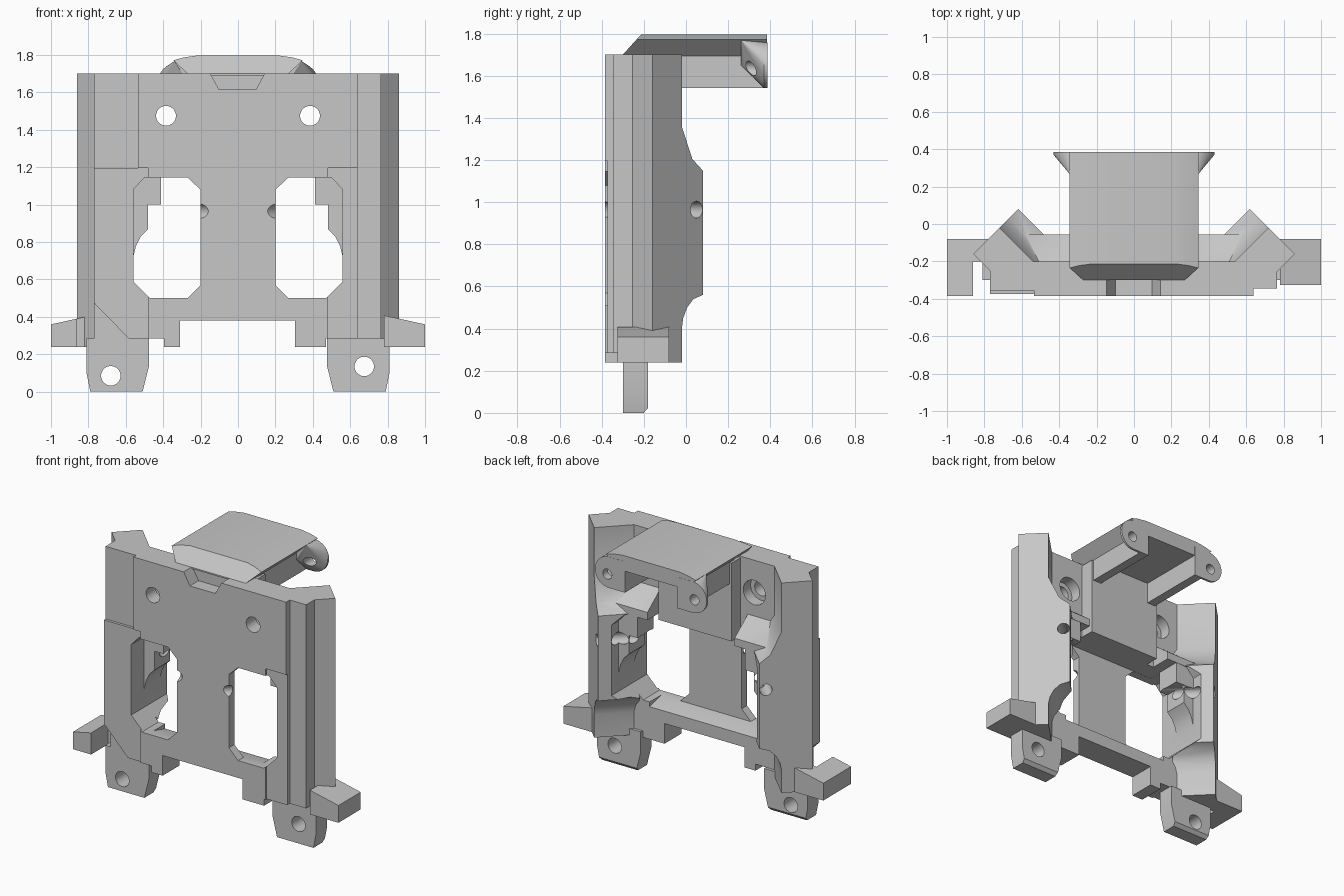
import bpy, bmesh, math
from mathutils import Vector, Matrix

if "Cube" in bpy.data.objects:
    bpy.data.objects.remove(bpy.data.objects["Cube"])

grey = bpy.data.materials.new("plain grey")
grey.diffuse_color = (0.57, 0.57, 0.57, 1)
grey.use_nodes = True
grey.node_tree.nodes["Principled BSDF"].inputs["Base Color"].default_value = grey.diffuse_color


def finish(name, bm):
    bmesh.ops.recalc_face_normals(bm, faces=bm.faces)
    me = bpy.data.meshes.new(name)
    bm.to_mesh(me)
    bm.free()
    me.materials.append(grey)
    ob = bpy.data.objects.new(name, me)
    bpy.context.collection.objects.link(ob)
    return ob


def sweep(name, points, offset):
    """Solid made by moving a closed 3D outline along an offset."""
    bm = bmesh.new()
    face = bm.faces.new([bm.verts.new(p) for p in points])
    new = bmesh.ops.extrude_face_region(bm, geom=[face])["geom"]
    bmesh.ops.translate(bm, vec=offset,
                        verts=[g for g in new if isinstance(g, bmesh.types.BMVert)])
    # keep the starting cap so that the solid is closed
    if not face.is_valid:
        bmesh.ops.holes_fill(bm, edges=bm.edges)
    return finish(name, bm)


def prism(name, pts, axis, a, b):
    if axis == "X":
        return sweep(name, [(a, p, q) for p, q in pts], (b - a, 0, 0))
    if axis == "Y":
        return sweep(name, [(p, a, q) for p, q in pts], (0, b - a, 0))
    return sweep(name, [(p, q, a) for p, q in pts], (0, 0, b - a))


def box(name, x0, x1, y0, y1, z0, z1):
    return prism(name, [(x0, y0), (x1, y0), (x1, y1), (x0, y1)], "Z", z0, z1)


def rod(name, p, q, r, n=32):
    p, q = Vector(p), Vector(q)
    d = q - p
    bm = bmesh.new()
    mat = Matrix.Translation((p + q) / 2) @ d.to_track_quat("Z", "Y").to_matrix().to_4x4()
    bmesh.ops.create_cone(bm, cap_ends=True, segments=n, radius1=r, radius2=r,
                          depth=d.length, matrix=mat)
    return finish(name, bm)


def hull(name, points):
    bm = bmesh.new()
    for p in points:
        bm.verts.new(p)
    res = bmesh.ops.convex_hull(bm, input=bm.verts)
    inside = [g for g in res["geom_interior"] if isinstance(g, bmesh.types.BMVert)]
    bmesh.ops.delete(bm, geom=inside, context="VERTS")
    return finish(name, bm)


def combine(ob, tools, op):
    """Apply booleans one after another and remove the tools."""
    for t in tools:
        mod = ob.modifiers.new("bool", "BOOLEAN")
        mod.operation, mod.solver, mod.object = op, "EXACT", t
        bpy.context.view_layer.update()
        dg = bpy.context.evaluated_depsgraph_get()
        me = bpy.data.meshes.new_from_object(ob.evaluated_get(dg))
        ob.modifiers.clear()
        ob.data = me
        bpy.data.objects.remove(t)
    return ob


def smooth(ob):
    bpy.ops.object.select_all(action="DESELECT")
    ob.select_set(True)
    bpy.context.view_layer.objects.active = ob
    bpy.ops.object.shade_smooth_by_angle(angle=math.radians(30))


# Main plate, thinner around the central column
plate = prism("main_plate", [(-.77, 1.7), (-.77, .285), (-.395, .285), (-.395, .24),
                             (-.31, .24), (-.31, .38), (.305, .38), (.305, .24),
                             (.47, .24), (.47, .285), (.765, .285), (.765, 1.7)],
              "Y", -.385, -.2)
combine(plate, [prism("cut", [(-.325, .5), (-.325, 1.146), (-.1, 1.146), (-.1, .44)],
                      "X", -.42, .42)], "DIFFERENCE")

# Angled side wings, with a stepped back edge
wing_profile = [(0, .24), (.14, .24), (.14, .4), (.147, .45), (.165, .5), (.195, .54),
                (.24, .56), (.24, 1.15), (.19, 1.205), (.14, 1.36), (.14, 1.7), (0, 1.7)]
for m in (-1, 1):
    wing = sweep("wing", [(m * (.86 - t), -.16 + t, z) for t, z in wing_profile],
                 (-.2 * m, -.2, 0))
    combine(plate, [wing], "UNION")
    # Window through plate and wing
    window = [(.2, .57), (.27, .5), (.47, .5), (.56, .59), (.56, 1.08),
              (.5, 1.145), (.27, 1.145), (.2, 1.08)]
    combine(plate, [prism("cut", [(m * x, z) for x, z in window], "Y", -.6, .3)], "DIFFERENCE")
    # Sloped shelf above the window, and the boss beside it
    shelf = prism("shelf", [(-.21, 1.146), (-.055, 1.146), (-.055, 1.2), (-.21, 1.32)],
                  "X", m * .335, m * .58)
    step = box("step", m * .412, m * .585, -.23, -.057, 1.0, 1.16)
    boss = prism("boss", [(m * x, z) for x, z in
                          [(.56, .72), (.545, .78), (.52, .83), (.48, .87), (.48, 1.01),
                           (.6, 1.01), (.6, .72)]], "Y", -.23, -.06)
    combine(plate, [shelf, step, boss], "UNION")

# Thicker block behind the upper middle
combine(plate, [box("back_block", -.28, .28, -.25, -.1, 1.146, 1.69)], "UNION")

# Front steps, lower left chamfer and clearance above the feet
combine(plate, [
    box("cut", -.9, -.535, -.5, -.355, 1.195, 1.8),
    box("cut", -.9, -.48, -.5, -.373, .2, 1.195),
    box("cut", .64, .9, -.5, -.345, .2, 1.8),
    box("cut", .48, .65, -.5, -.373, .2, 1.195),
    box("cut", .472, .9, -.5, -.295, .2, .285),
    prism("cut", [(-.8, .505), (-.58, .28), (-.58, .2), (-.8, .2)], "Y", -.5, -.3),
], "DIFFERENCE")

# Screw holes, diagonal pin holes and top notch
for m in (-1, 1):
    combine(plate, [
        rod("cut", (m * .385, -.6, 1.475), (m * .385, .3, 1.475), .053),
        rod("cut", (m * .385, -.28, 1.475), (m * .385, .2, 1.475), .085, n=24),
        rod("cut", (m * .8, .2, .965), (m * .1, -.5, .965), .04, n=24),
    ], "DIFFERENCE")
combine(plate, [prism("cut", [(-.154, 1.71), (-.1, 1.615), (.095, 1.615), (.147, 1.71)],
                      "Y", -.5, -.29)], "DIFFERENCE")
smooth(plate)

# Hood with a curved top, undercut sides and sloped front
hood = prism("hood", [(-.26, 1.69), (-.345, 1.772), (-.29, 1.787), (-.22, 1.797), (.22, 1.797),
                      (.29, 1.787), (.345, 1.772), (.26, 1.69)], "Y", -.35, .385)
combine(hood, [
    prism("cut", [(-.5, 1.5), (-.5, 1.9), (-.12, 1.9), (-.3, 1.7), (-.3, 1.5)], "X", -.6, .6),
], "DIFFERENCE")
# Side walls under the hood, ending in flared ears
for m in (-1, 1):
    wall = box("wall", m * .2, m * .265, -.15, .37, 1.542, 1.75)
    rim = [(.322 + .108 * math.cos(a), 1.65 + .108 * math.sin(a))
           for a in (i * math.pi / 16 for i in range(32))] + [(.2, 1.542), (.2, 1.758)]
    pts = [(m * x, y, z) for x, z in rim for y in (.37, .386)]
    pts += [(m * x, .262, z) for x, z in ((.2, 1.65), (.265, 1.65), (.34, 1.768), (.2, 1.768))]
    combine(hood, [wall, hull("ear", pts)], "UNION")
for m in (-1, 1):
    combine(hood, [rod("cut", (m * .335, .2, 1.635), (m * .335, .5, 1.635), .035, n=24)],
            "DIFFERENCE")
smooth(hood)

# Feet with screw holes
for m, hx, hz, side in ((-1, .68, .085, "left"), (1, .675, .135, "right")):
    outline = [(.475, .285), (.475, .14), (.51, 0), (.79, 0), (.81, .1), (.81, .285)]
    foot = prism(side + "_foot", [(m * x, z) for x, z in outline], "Y", -.3, -.18)
    combine(foot, [
        rod("cut", (m * hx, -.6, hz), (m * hx, .2, hz), .052),
        prism("cut", [(-.21, -.01), (-.17, .035), (-.17, -.01)], "X", m * .4, m * .9),
    ], "DIFFERENCE")
    smooth(foot)

# Side arms with sloped tops
arm = [(.78, .24), (1, .24), (1, .36), (.78, .408)]
prism("right_arm", arm, "Y", -.325, -.08)
left_arm = prism("left_arm", [(-x, z) for x, z in arm], "Y", -.385, -.08)
combine(left_arm, [box("cut", -.86, -.7, -.5, -.2, .1, .6)], "DIFFERENCE")
